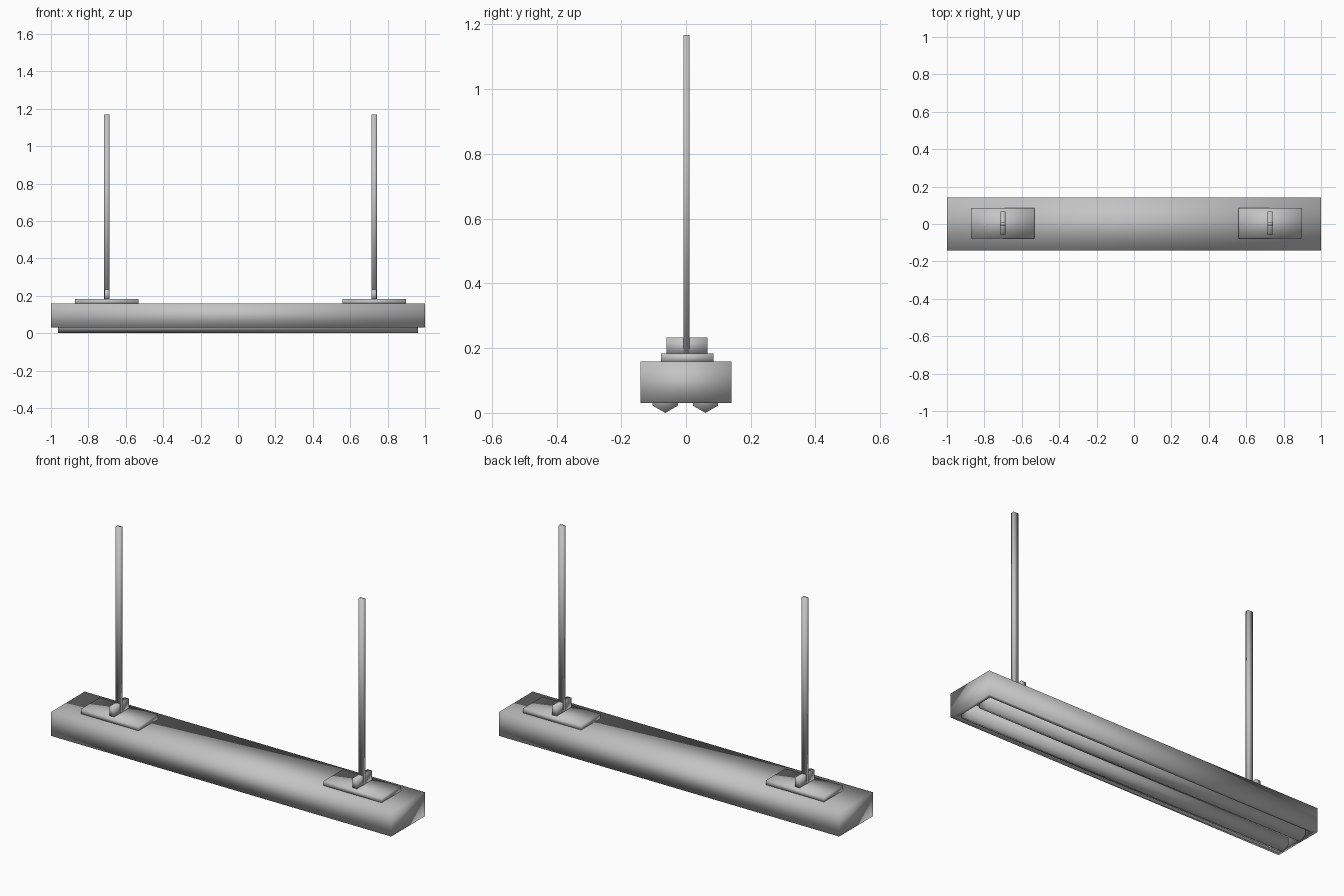
import bpy, bmesh, math
from mathutils import Matrix, Vector

cube = bpy.data.objects.get("Cube")
if cube:
    bpy.data.objects.remove(cube)

# Single satin grey finish
grey = bpy.data.materials.new("satin_grey")
grey.use_nodes = True
GREY = (0.55, 0.55, 0.55, 1)
grey.diffuse_color = GREY
grey.node_tree.nodes["Principled BSDF"].inputs["Base Color"].default_value = GREY


def finish(name, bm):
    """Turn the bmesh into a softly shaded grey object."""
    bmesh.ops.recalc_face_normals(bm, faces=bm.faces)
    for face in bm.faces:
        face.smooth = True
    mesh = bpy.data.meshes.new(name)
    bm.to_mesh(mesh)
    bm.free()
    mesh.materials.append(grey)
    obj = bpy.data.objects.new(name, mesh)
    bpy.context.collection.objects.link(obj)
    return obj


def box_mesh(low, high):
    bm = bmesh.new()
    low, high = Vector(low), Vector(high)
    place = Matrix.Translation((low + high) / 2) @ Matrix.Diagonal((*(high - low), 1))
    bmesh.ops.create_cube(bm, size=1, matrix=place)
    return bm


# Housing with a shallow tray sunk into its underside
bm = box_mesh((-1, -0.141, 0.03), (1, 0.141, 0.158))
bm.faces.ensure_lookup_table()
bottom = min(bm.faces, key=lambda f: f.calc_center_median().z)
bmesh.ops.inset_region(bm, faces=[bottom], thickness=0.03)
tray = bmesh.ops.extrude_face_region(bm, geom=[bottom])
bmesh.ops.translate(bm, vec=(0, 0, 0.05),
                    verts=[g for g in tray["geom"] if isinstance(g, bmesh.types.BMVert)])
if bottom.is_valid:
    bmesh.ops.delete(bm, geom=[bottom], context='FACES_ONLY')
finish("housing", bm)

# Two six-sided lamp tubes, each with one ridge pointing down
RADIUS = 0.045
for side, y in (("front", -0.064), ("back", 0.06)):
    bm = bmesh.new()
    place = Matrix.Translation((0, y, RADIUS)) @ Matrix.Rotation(math.pi / 2, 4, 'Y')
    bmesh.ops.create_cone(bm, cap_ends=True, segments=6, radius1=RADIUS,
                          radius2=RADIUS, depth=1.926, matrix=place)
    # Turn so a ridge lies at the very bottom
    if min(v.co.z for v in bm.verts) > 0.002:
        turn = Matrix.Rotation(math.pi / 6, 3, 'X')
        bmesh.ops.rotate(bm, cent=(0, y, RADIUS), matrix=turn, verts=bm.verts)
    finish(side + "_lamp_tube", bm)

# Ceiling hangers: mounting plate, cross bracket and rod
for side, x in (("right", -0.701), ("left", 0.728)):
    finish(side + "_mounting_plate",
           box_mesh((x - 0.17, -0.077, 0.155), (x + 0.17, 0.085, 0.183)))
    finish(side + "_bracket",
           box_mesh((x - 0.0135, -0.06, 0.18), (x + 0.0135, 0.066, 0.233)))
    finish(side + "_hanging_rod",
           box_mesh((x - 0.0145, -0.008, 0.18), (x + 0.0145, 0.011, 1.168)))
